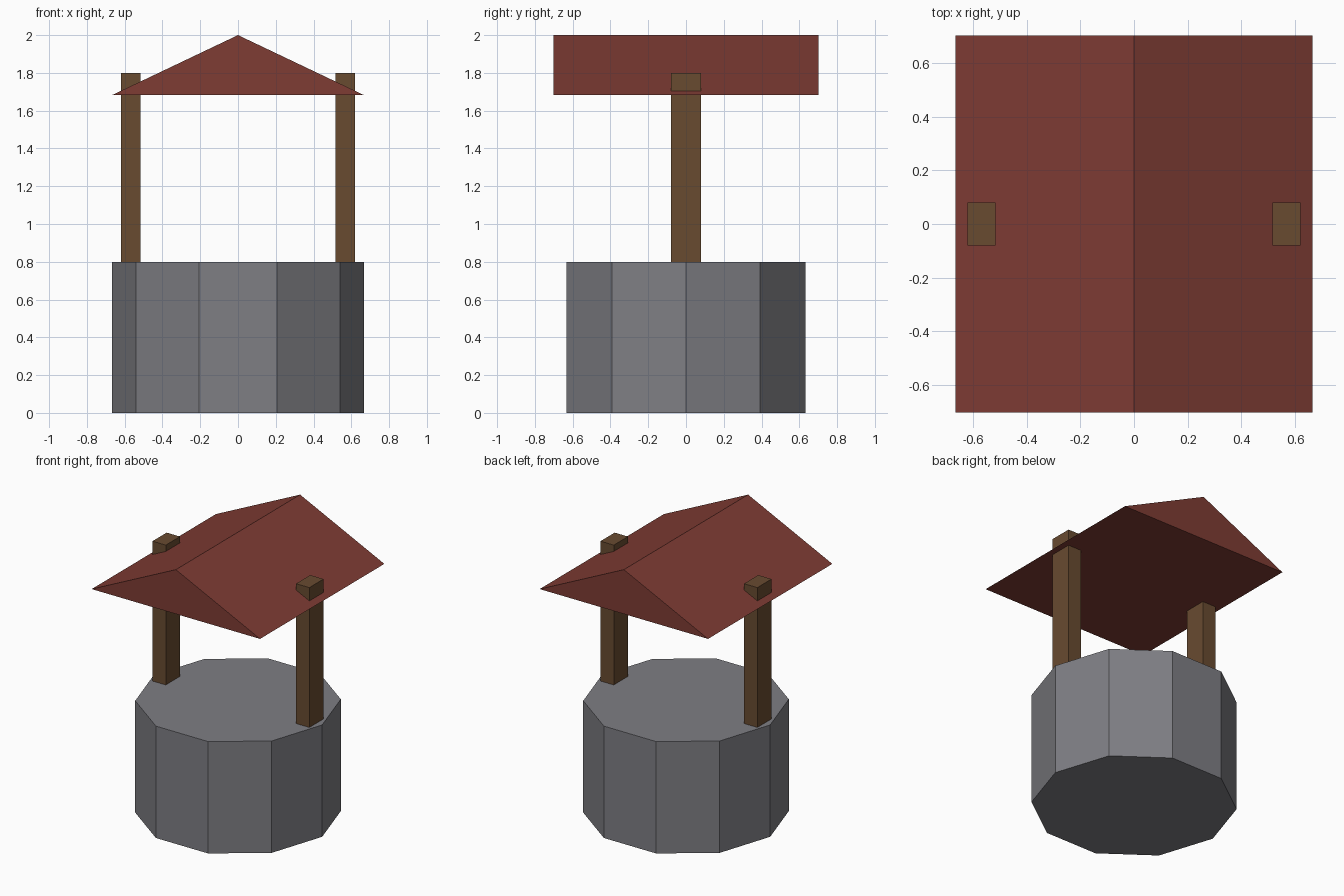
import bpy, bmesh
from mathutils import Matrix

if "Cube" in bpy.data.objects:
    bpy.data.objects.remove(bpy.data.objects["Cube"])


def material(name, rgb):
    mat = bpy.data.materials.new(name)
    mat.diffuse_color = (*rgb, 1)
    mat.use_nodes = True
    mat.node_tree.nodes["Principled BSDF"].inputs["Base Color"].default_value = mat.diffuse_color
    return mat


stone = material("stone", (0.21, 0.21, 0.23))
wood = material("wood", (0.14, 0.07, 0.03))
tile = material("roof_tile", (0.21, 0.045, 0.034))


def add_object(name, bm, mat):
    bmesh.ops.recalc_face_normals(bm, faces=bm.faces)
    mesh = bpy.data.meshes.new(name)
    bm.to_mesh(mesh)
    bm.free()
    mesh.materials.append(mat)
    obj = bpy.data.objects.new(name, mesh)
    bpy.context.collection.objects.link(obj)
    return obj


# Ten-sided stone base, corners on the x axis
WALL_H, WALL_R = 0.8, 0.666
bpy.ops.mesh.primitive_cylinder_add(vertices=10, radius=WALL_R, depth=WALL_H,
                                    location=(0, 0, WALL_H / 2))
base = bpy.context.object
base.name = "well_base"
base.data.transform(Matrix.Rotation(1.5707963, 4, 'Z'))
base.data.materials.append(stone)

# Two posts that poke through the roof slopes
POST_TOP = 1.8
for side, label in ((-1, "left"), (1, "right")):
    bm = bmesh.new()
    bmesh.ops.create_cube(bm, size=1)
    bmesh.ops.scale(bm, vec=(0.105, 0.16, POST_TOP - WALL_H), verts=bm.verts)
    post = add_object(label + "_post", bm, wood)
    post.location = (side * 0.568, 0, (POST_TOP + WALL_H) / 2)

# Solid gable roof: triangular profile extruded front to back
HALF_W, HALF_L, EAVE, RIDGE = 0.666, 0.702, 1.683, 2.0
bm = bmesh.new()
profile = [(-HALF_W, EAVE), (HALF_W, EAVE), (0, RIDGE)]
gable = bm.faces.new([bm.verts.new((x, -HALF_L, z)) for x, z in profile])
extruded = bmesh.ops.extrude_face_region(bm, geom=[gable], use_keep_orig=True)
moved = [v for v in extruded["geom"] if isinstance(v, bmesh.types.BMVert)]
bmesh.ops.translate(bm, vec=(0, 2 * HALF_L, 0), verts=moved)
add_object("gable_roof", bm, tile)
